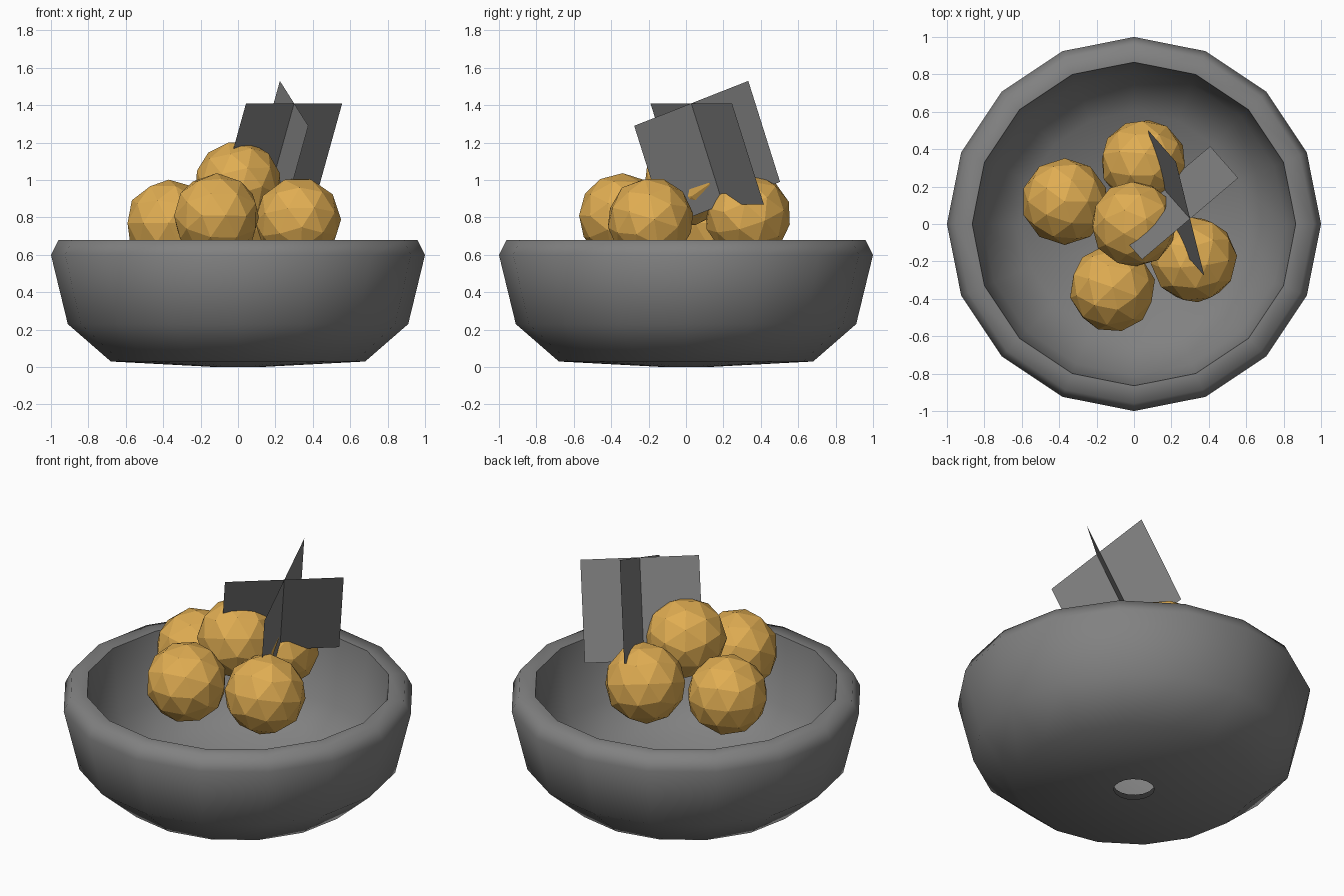
import bpy, bmesh, math
from mathutils import Matrix, Vector

if "Cube" in bpy.data.objects:
    bpy.data.objects.remove(bpy.data.objects["Cube"], do_unlink=True)


def material(name, rgb):
    mat = bpy.data.materials.new(name)
    mat.use_nodes = True
    color = (*rgb, 1)
    mat.diffuse_color = color
    mat.node_tree.nodes["Principled BSDF"].inputs["Base Color"].default_value = color
    return mat


def finish(name, bm, mat):
    mesh = bpy.data.meshes.new(name)
    bm.to_mesh(mesh)
    bm.free()
    mesh.materials.append(mat)
    obj = bpy.data.objects.new(name, mesh)
    bpy.context.collection.objects.link(obj)
    return obj


gray = material("mid_gray", (0.22, 0.22, 0.22))
orange = material("orange_peel", (0.75, 0.42, 0.085))

# Bowl: outer wall, rim and inner wall spun around z, open at the foot
profile = [(0.115, 0), (0.68, 0.03), (0.91, 0.23), (1, 0.6), (0.96, 0.68),
           (0.865, 0.68), (0.81, 0.28), (0.6, 0.1), (0.115, 0.03)]
bm = bmesh.new()
verts = [bm.verts.new((r, 0, z)) for r, z in profile]
edges = [bm.edges.new(pair) for pair in zip(verts, verts[1:])]
bmesh.ops.spin(bm, geom=verts + edges, cent=(0, 0, 0), axis=(0, 0, 1),
               angle=math.tau, steps=16, use_merge=True)
bmesh.ops.remove_doubles(bm, verts=bm.verts, dist=0.001)
bmesh.ops.recalc_face_normals(bm, faces=bm.faces)
# The rim top must face up
rim = max(bm.faces, key=lambda f: f.calc_center_median().z)
if rim.normal.z < 0:
    bmesh.ops.reverse_faces(bm, faces=bm.faces)
bowl = finish("bowl", bm, gray)
bpy.ops.object.select_all(action="DESELECT")
bowl.select_set(True)
bpy.context.view_layer.objects.active = bowl
bpy.ops.object.shade_smooth_by_angle(angle=math.radians(70))

# Fruit: faceted balls, four around and one on top
fruit_centers = {
    "fruit_left_side": (-0.37, 0.12, 0.77),
    "fruit_back": (0.05, 0.33, 0.81),
    "fruit_top": (0, 0, 0.98),
    "fruit_right_side": (0.32, -0.19, 0.785),
    "fruit_front": (-0.115, -0.345, 0.805),
}
for i, (name, center) in enumerate(fruit_centers.items()):
    bm = bmesh.new()
    turn = Matrix.Rotation(i * 0.7, 4, "Z") @ Matrix.Rotation(i * 0.4, 4, "X")
    bmesh.ops.create_icosphere(bm, subdivisions=2, radius=0.232,
                               matrix=Matrix.Translation(center) @ turn)
    finish(name, bm, orange)

# Leaves: two crossed flat sheets sharing a leaning centre line
top_middle = Vector((0.3, 0.028, 1.41))
down = Vector((-0.15, 0.17, -0.54))
half_widths = {
    "leaf_level": Vector((0.257, 0.218, 0)),
    "leaf_tilted": Vector((0.076, -0.305, -0.12)),
}
for name, half in half_widths.items():
    bm = bmesh.new()
    corners = (-half, half, half + down, down - half)
    bm.faces.new([bm.verts.new(top_middle + c) for c in corners])
    finish(name, bm, gray)
